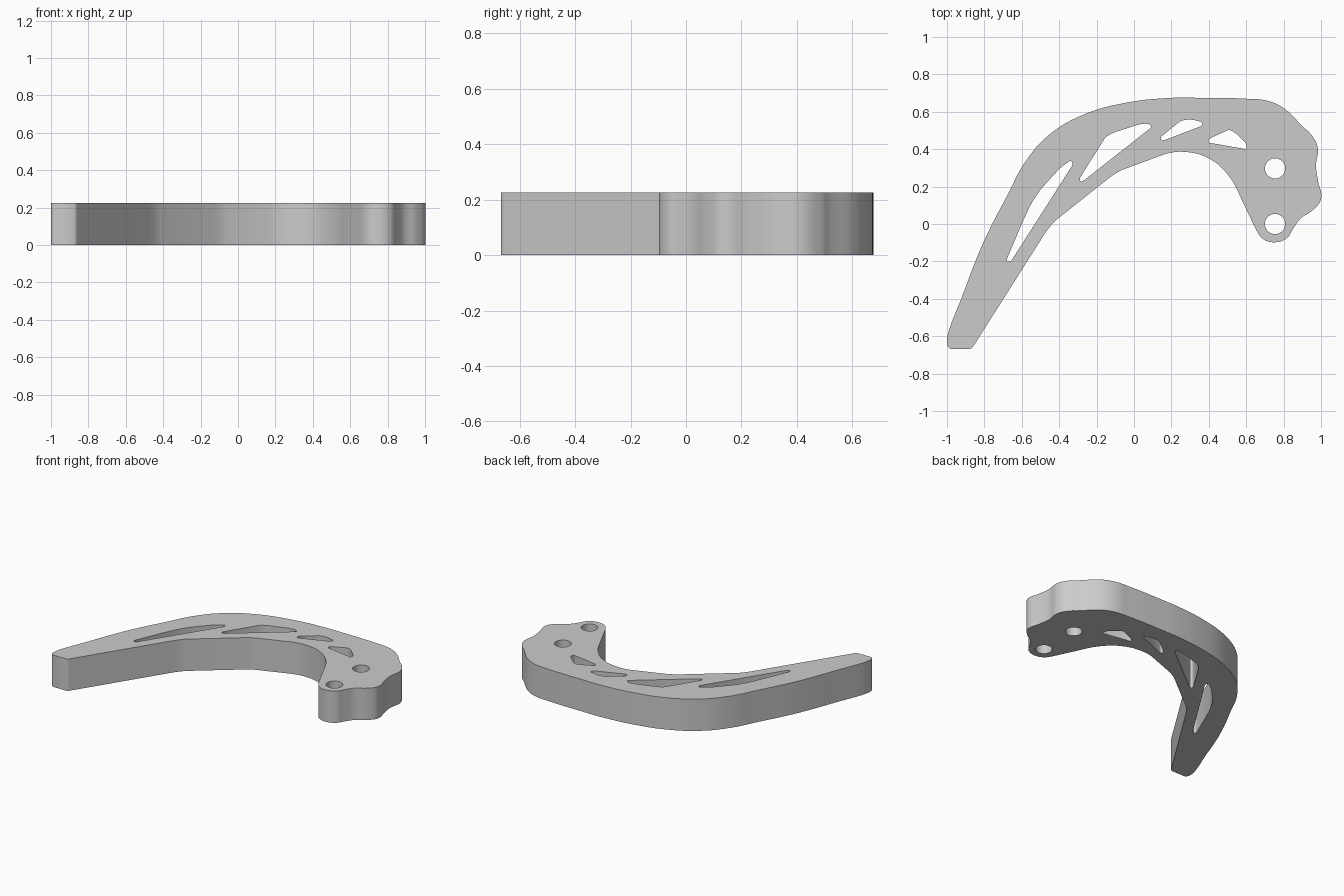
import bpy
import bmesh
from math import radians

THICKNESS = 0.225

default_cube = bpy.data.objects.get("Cube")
if default_cube:
    bpy.data.objects.remove(default_cube, do_unlink=True)

grey = bpy.data.materials.new("plain grey")
grey.use_nodes = True
colour = (0.6, 0.6, 0.6, 1.0)
grey.diffuse_color = colour
grey.node_tree.nodes["Principled BSDF"].inputs["Base Color"].default_value = colour

curve = bpy.data.curves.new("curved_arm_profile", "CURVE")
curve.dimensions = "2D"
curve.fill_mode = "BOTH"
curve.extrude = THICKNESS / 2
curve.resolution_u = 6


def add_loop(points, straight=()):
    """Closed smooth loop; the sides starting at the straight indices are flat."""
    spline = curve.splines.new("BEZIER")
    count = len(points)
    spline.bezier_points.add(count - 1)
    spline.use_cyclic_u = True
    for i, (x, y) in enumerate(points):
        knot = spline.bezier_points[i]
        knot.co = (x, y, 0)
        knot.handle_left_type = "VECTOR" if (i - 1) % count in straight else "AUTO"
        knot.handle_right_type = "VECTOR" if i in straight else "AUTO"


def add_round_hole(x, y, radius):
    """Circular bolt hole."""
    add_loop([(x + radius, y), (x, y + radius), (x - radius, y), (x, y - radius)])


# Outer edge: tip, inner curve, bolt lobe, end bumps, outer curve
add_loop([
    (-1, -.645), (-.98, -.667), (-.875, -.667), (-.85, -.64),
    (-.476, -.05), (-.417, .021), (-.128, .25), (-.064, .289),
    (.166, .374), (.262, .386), (.396, .353), (.503, .262),
    (.59, .1), (.652, -.03), (.69, -.08), (.754, -.098),
    (.818, -.075), (.85, -.027), (.888, .027), (.957, .075),
    (1, .134), (.984, .23), (.973, .31), (.982, .41),
    (.94, .487), (.904, .519), (.807, .615), (.717, .658),
    (.594, .67), (.326, .675), (.19, .674), (-.05, .647),
    (-.262, .588), (-.45, .48), (-.583, .33), (-.674, .16),
    (-.797, -.08), (-.904, -.348),
], straight=(1, 3, 5, 7, 12))

# Long slot nearest the tip
add_loop([
    (-.335, .335), (-.36, .325), (-.44, .25), (-.53, .14), (-.6, 0),
    (-.677, -.18), (-.675, -.2), (-.655, -.195), (-.332, .31),
], straight=(4, 7))

# Large triangular window
add_loop([
    (.09, .525), (.075, .535), (-.048, .508), (-.155, .46),
    (-.287, .25), (-.287, .23), (-.265, .235), (.088, .513),
], straight=(3, 6))

# Window at the crown of the bend
add_loop([
    (.364, .54), (.345, .55), (.257, .553), (.235, .54),
    (.146, .468), (.147, .45), (.165, .449), (.355, .522),
], straight=(3, 6))

# Window beside the bolt lobe
add_loop([
    (.397, .445), (.41, .46), (.505, .503), (.525, .497),
    (.57, .46), (.602, .415), (.594, .401), (.405, .434),
], straight=(1, 6))

# Bolt holes
for hole_y in (0, .297):
    add_round_hole(.754, hole_y, .054)

# Turn the profile into a solid plate
arm = bpy.data.objects.new("curved_arm", curve)
bpy.context.collection.objects.link(arm)
bpy.ops.object.select_all(action="DESELECT")
arm.select_set(True)
bpy.context.view_layer.objects.active = arm
bpy.ops.object.convert(target="MESH")
arm = bpy.context.object
arm.name = "curved_arm"

bm = bmesh.new()
bm.from_mesh(arm.data)
bmesh.ops.remove_doubles(bm, verts=bm.verts, dist=0.0002)
bmesh.ops.translate(bm, verts=bm.verts, vec=(0, 0, THICKNESS / 2))
bmesh.ops.recalc_face_normals(bm, faces=bm.faces)
bm.to_mesh(arm.data)
bm.free()

arm.data.materials.clear()
arm.data.materials.append(grey)
bpy.ops.object.shade_smooth_by_angle(angle=radians(30))
